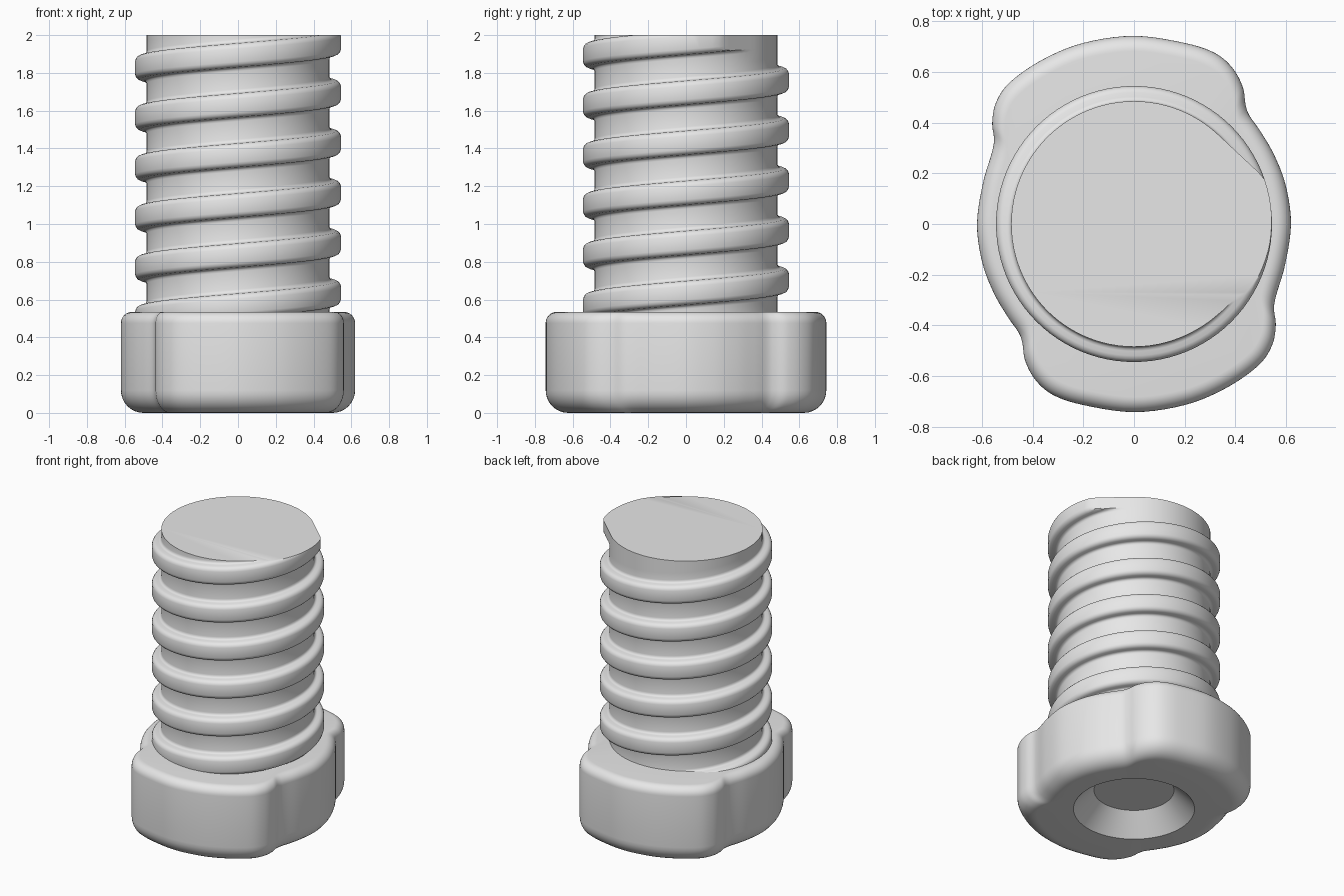
import bpy, bmesh
from math import cos, sin, pi, radians, hypot, atan2
from mathutils import Vector

cube = bpy.data.objects.get("Cube")
if cube:
    bpy.data.objects.remove(cube, do_unlink=True)

grey = bpy.data.materials.new("plain grey")
grey.use_nodes = True
grey.diffuse_color = (0.8, 0.8, 0.8, 1)
grey.node_tree.nodes["Principled BSDF"].inputs["Base Color"].default_value = (0.8, 0.8, 0.8, 1)


def finish(name, bm, angle):
    bmesh.ops.recalc_face_normals(bm, faces=bm.faces)
    mesh = bpy.data.meshes.new(name)
    bm.to_mesh(mesh)
    bm.free()
    mesh.materials.append(grey)
    obj = bpy.data.objects.new(name, mesh)
    bpy.context.collection.objects.link(obj)
    bpy.ops.object.select_all(action='DESELECT')
    obj.select_set(True)
    bpy.context.view_layer.objects.active = obj
    bpy.ops.object.shade_smooth_by_angle(angle=radians(angle))


# Threaded shaft: one helical sheet, welded turn to turn, trimmed flat at both ends
CORE, PITCH, START, SEG = 0.485, 0.265, 0.635, 96
half = [(-PITCH / 2, CORE), (-0.085, CORE), (-0.075, 0.487), (-0.068, 0.493), (-0.065, 0.502),
        (-0.063, 0.52), (-0.057, 0.533), (-0.047, 0.541), (-0.035, 0.545)]
profile = half + [(-dz, r) for dz, r in reversed(half)]


def run_out(turn, r):
    """The thread leaves the shaft along a tangent just below the top."""
    over = (turn - 5) * 360
    if over > 47:
        return CORE
    if over > 21:
        return min(r, CORE / cos(radians(47 - over)))
    return r


bm = bmesh.new()
previous = None
for i in range(-2 * SEG, 7 * SEG + 1):
    turn = i / SEG
    a = turn * 2 * pi
    row = []
    for dz, r in profile:
        r = run_out(turn, r)
        row.append(bm.verts.new((r * cos(a), r * sin(a), START + turn * PITCH + dz)))
    if previous:
        for j in range(len(row) - 1):
            bm.faces.new((previous[j], row[j], row[j + 1], previous[j + 1]))
    previous = row
bmesh.ops.remove_doubles(bm, verts=bm.verts, dist=0.0002)
for z, up in ((2.0, 1), (0.4, -1)):
    cut = bmesh.ops.bisect_plane(bm, geom=bm.verts[:] + bm.edges[:] + bm.faces[:], dist=1e-5,
                                 plane_co=(0, 0, z), plane_no=(0, 0, up), clear_outer=True)
    rim = [e for e in cut["geom_cut"] if isinstance(e, bmesh.types.BMEdge) and e.is_boundary]
    bmesh.ops.edgeloop_fill(bm, edges=rim)
finish("threaded_shaft", bm, 40)

# Head outline: half given as points, the other half is the same turned 180 degrees
points = [(0.62, 0), (0.6, 0.15), (0.555, 0.27), (0.5, 0.365), (0.455, 0.43), (0.44, 0.475),
          (0.43, 0.54), (0.39, 0.615), (0.32, 0.675), (0.2, 0.715), (0, 0.743), (-0.2, 0.715),
          (-0.36, 0.65), (-0.49, 0.56), (-0.545, 0.48), (-0.56, 0.4), (-0.553, 0.335),
          (-0.562, 0.28), (-0.597, 0.16)]
points = [Vector(p) for p in points]
points += [-p for p in points]


def smooth_loop(pts, steps):
    out, n = [], len(pts)
    for i in range(n):
        a, b, c, d = (pts[(i + k) % n] for k in (-1, 0, 1, 2))
        for s in range(steps):
            t = s / steps
            out.append(b + (c - a) * t / 2 + (2 * a - 5 * b + 4 * c - d) * t ** 2 / 2
                       + (3 * b - a - 3 * c + d) * t ** 3 / 2)
    return out


outline = smooth_loop(points, 5)

# Head: stacked rings from the conical socket floor, round the edges, to the top
TOP, LOW_R, TOP_R, ARC = 0.535, 0.12, 0.06, 8
rings = [("circle", 0.253, 0.135), ("circle", 0.383, 0)]
for k in range(ARC + 1):
    t = k / ARC * pi / 2
    rings.append(("inset", LOW_R * (1 - sin(t)), LOW_R * (1 - cos(t))))
for k in range(ARC + 1):
    t = k / ARC * pi / 2
    rings.append(("inset", TOP_R * (1 - cos(t)), TOP - TOP_R * (1 - sin(t))))

bm = bmesh.new()
loops = []
for kind, value, z in rings:
    loop = []
    for p in outline:
        a = atan2(p.y, p.x)
        r = value if kind == "circle" else hypot(p.x, p.y) - value
        loop.append(bm.verts.new((r * cos(a), r * sin(a), z)))
    loops.append(loop)
n = len(outline)
for low, high in zip(loops, loops[1:]):
    for i in range(n):
        j = (i + 1) % n
        bm.faces.new((low[i], low[j], high[j], high[i]))
bm.faces.new(loops[0])
bm.faces.new(loops[-1])
finish("lugged_head", bm, 35)
